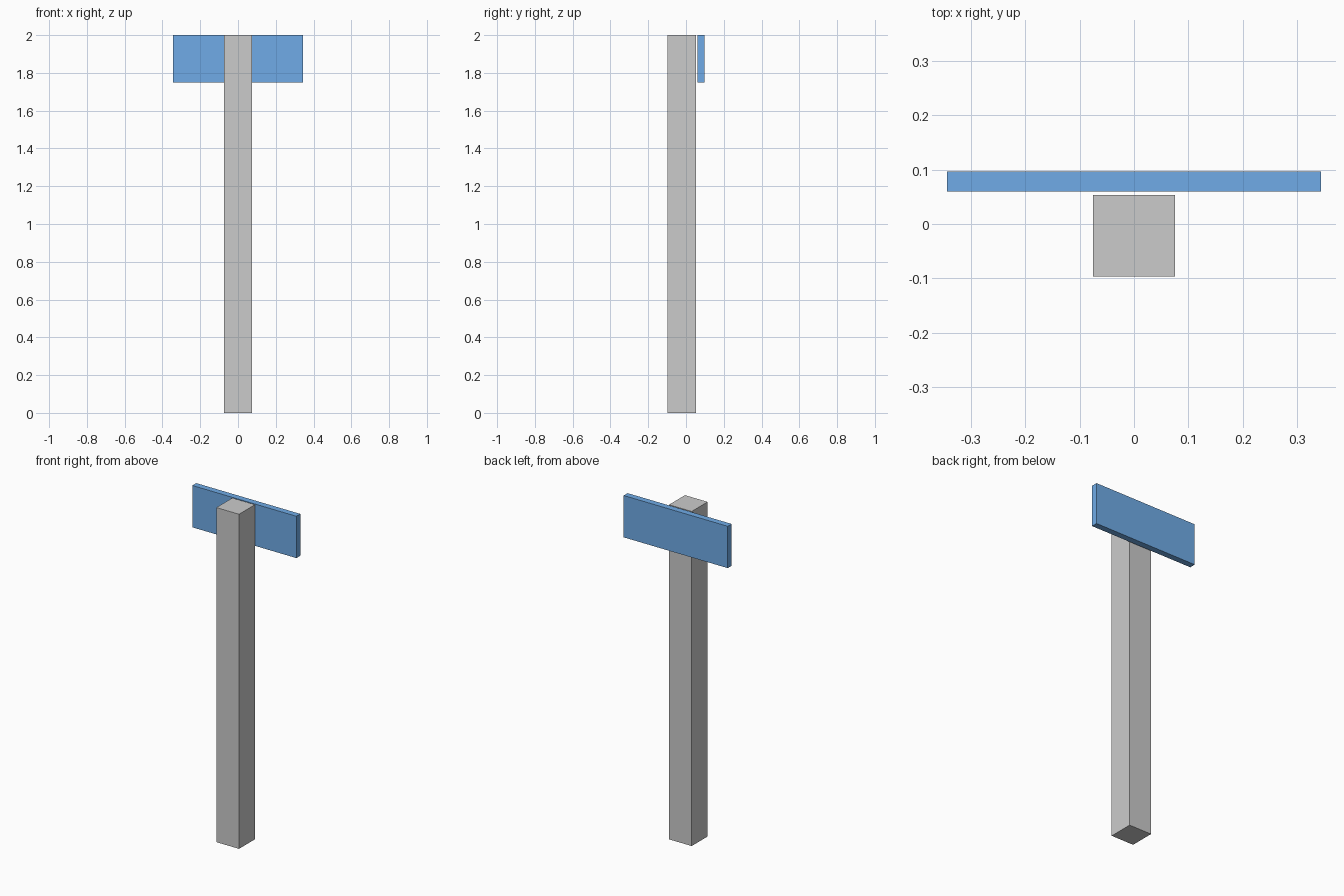
import bpy

if "Cube" in bpy.data.objects:
    bpy.data.objects.remove(bpy.data.objects["Cube"])


def box(name, lo, hi, color=None):
    """Axis-aligned box between two corners."""
    centre = [(a + b) / 2 for a, b in zip(lo, hi)]
    bpy.ops.mesh.primitive_cube_add(size=1, location=centre)
    ob = bpy.context.object
    ob.name = name
    ob.scale = [b - a for a, b in zip(lo, hi)]
    bpy.ops.object.transform_apply(location=False, rotation=False, scale=True)
    if color:
        mat = bpy.data.materials.new(name + "_paint")
        mat.diffuse_color = color
        mat.use_nodes = True
        mat.node_tree.nodes["Principled BSDF"].inputs["Base Color"].default_value = mat.diffuse_color
        ob.data.materials.append(mat)
    return ob


# Square upright post
box("post", (-0.075, -0.097, 0), (0.075, 0.053, 2))

# Sign board just behind the post, flush with its top
box("sign_board", (-0.344, 0.06, 1.75), (0.344, 0.097, 2), (0.16, 0.41, 0.8, 1))
